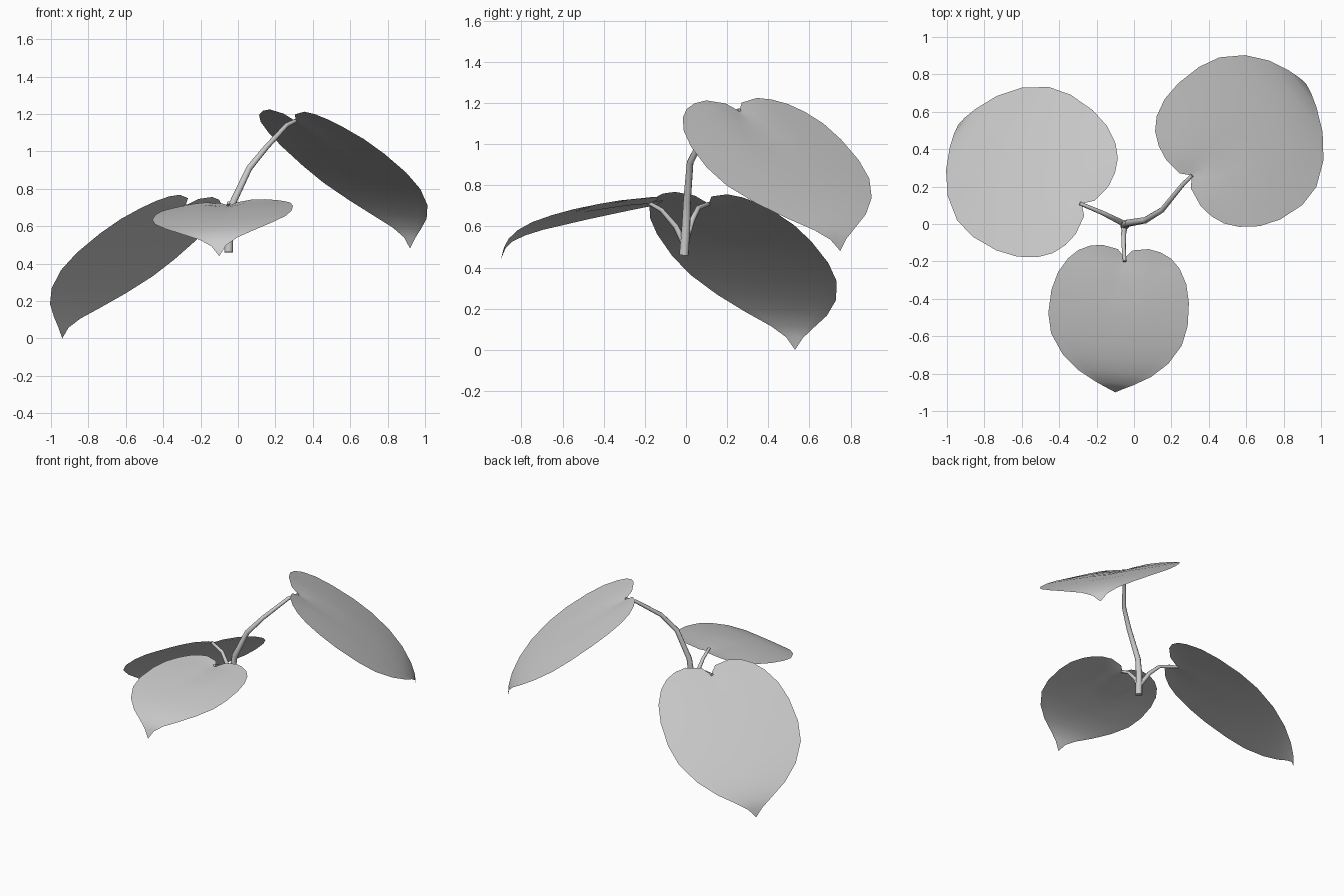
import bpy, bmesh, math
from mathutils import Vector

if "Cube" in bpy.data.objects:
    bpy.data.objects.remove(bpy.data.objects["Cube"])

# Half of the heart outline: (station on midrib, edge along, edge across)
OUTLINE = [(0, 0, 0), (.03, -.045, .04), (.07, -.062, .125), (.10, -.05, .19), (.13, -.02, .25),
           (.18, .03, .30), (.25, .11, .345), (.32, .21, .37), (.40, .34, .375),
           (.48, .45, .352), (.56, .56, .285), (.63, .645, .195), (.70, .705, .10),
           (.735, .74, .04), (.77, .77, 0)]
# Side profile of the leaf: almost flat, tip curling down
ARCH = [(0, 0), (.1, .008), (.3, .016), (.5, .012), (.62, 0),
        (.7, -.02), (.74, -.043), (.77, -.075)]
COLS = 4


def height(u, v, curl, lift):
    w = ARCH[0][1] if u <= 0 else ARCH[-1][1]
    for (a, wa), (b, wb) in zip(ARCH, ARCH[1:]):
        if a <= u <= b:
            w = wa + (wb - wa) * (u - a) / (b - a)
            break
    lobe_lift = lift * min(1, abs(v) / .1) * max(0, min(1, 1 - u / .4))
    return w * curl + lobe_lift - .06 * v * v


def leaf(name, base, tip, width, roll=0, bow=0, curl=1, lift=.01):
    base, tip = Vector(base), Vector(tip)
    tu, tw = ARCH[-1][0], ARCH[-1][1] * curl
    length = (tip - base).length / math.hypot(tu, tw)
    th = math.atan2(-tw, tu)
    c = (tip - base).normalized()
    s = c.cross(Vector((0, 0, 1))).normalized()
    n = s.cross(c)
    s = (s * math.cos(roll) + n * math.sin(roll)).normalized()
    n = s.cross(c)
    fwd = c * math.cos(th) + n * math.sin(th)
    up = n * math.cos(th) - c * math.sin(th)
    bm = bmesh.new()
    rows = []
    for m, u, v in OUTLINE:
        row = []
        for j in range(-COLS, COLS + 1):
            t = abs(j) / COLS
            uu, vv = m + (u - m) * t, v * j / COLS
            side = vv * width + bow * math.sin(math.pi * max(0, uu) / tu)
            row.append(bm.verts.new(base + fwd * uu * length + s * side
                                    + up * height(uu, vv, curl, lift) * length))
        rows.append(row)
    for r0, r1 in zip(rows, rows[1:]):
        for j in range(2 * COLS):
            bm.faces.new((r0[j], r1[j], r1[j + 1], r0[j + 1]))
    bmesh.ops.remove_doubles(bm, verts=bm.verts, dist=1e-4)
    bmesh.ops.recalc_face_normals(bm, faces=bm.faces)
    if sum((f.normal.z for f in bm.faces)) < 0:
        bmesh.ops.reverse_faces(bm, faces=bm.faces)
    for f in bm.faces:
        f.smooth = True
    me = bpy.data.meshes.new(name)
    bm.to_mesh(me)
    bm.free()
    bpy.context.collection.objects.link(bpy.data.objects.new(name, me))


def stem(name, pts, r0, r1):
    cu = bpy.data.curves.new(name, 'CURVE')
    cu.dimensions = '3D'
    cu.bevel_depth = 1
    cu.bevel_resolution = 2
    cu.use_fill_caps = True
    sp = cu.splines.new('POLY')
    sp.points.add(len(pts) - 1)
    sp.use_smooth = True
    for i, p in enumerate(pts):
        sp.points[i].co = (*p, 1)
        sp.points[i].radius = r0 + (r1 - r0) * i / (len(pts) - 1)
    bpy.context.collection.objects.link(bpy.data.objects.new(name, cu))


# Leaves
leaf("right_leaf", (.31, .26, 1.16), (.92, .75, .48), 1.23, math.radians(-3), .03)
leaf("left_leaf", (-.28, .11, .71), (-.94, .53, 0), 1.23, math.radians(-3), -.005, lift=.002)
leaf("front_leaf", (-.05, -.18, .71), (-.10, -.90, .44), 1.0, math.radians(-4), .008,
     curl=1.6, lift=.014)

# Stems
stem("main_stem", [(-.05, -.01, .46), (-.045, 0, .6), (-.03, .005, .72), (.06, .02, .91),
                   (.15, .075, 1.02), (.26, .21, 1.14), (.31, .26, 1.165)], .024, .01)
stem("left_stem", [(-.05, 0, .53), (-.11, .03, .63), (-.17, .06, .69),
                   (-.29, .11, .71)], .016, .01)
stem("front_stem", [(-.05, -.01, .52), (-.055, -.05, .60), (-.055, -.12, .68),
                    (-.05, -.2, .725)], .016, .009)
